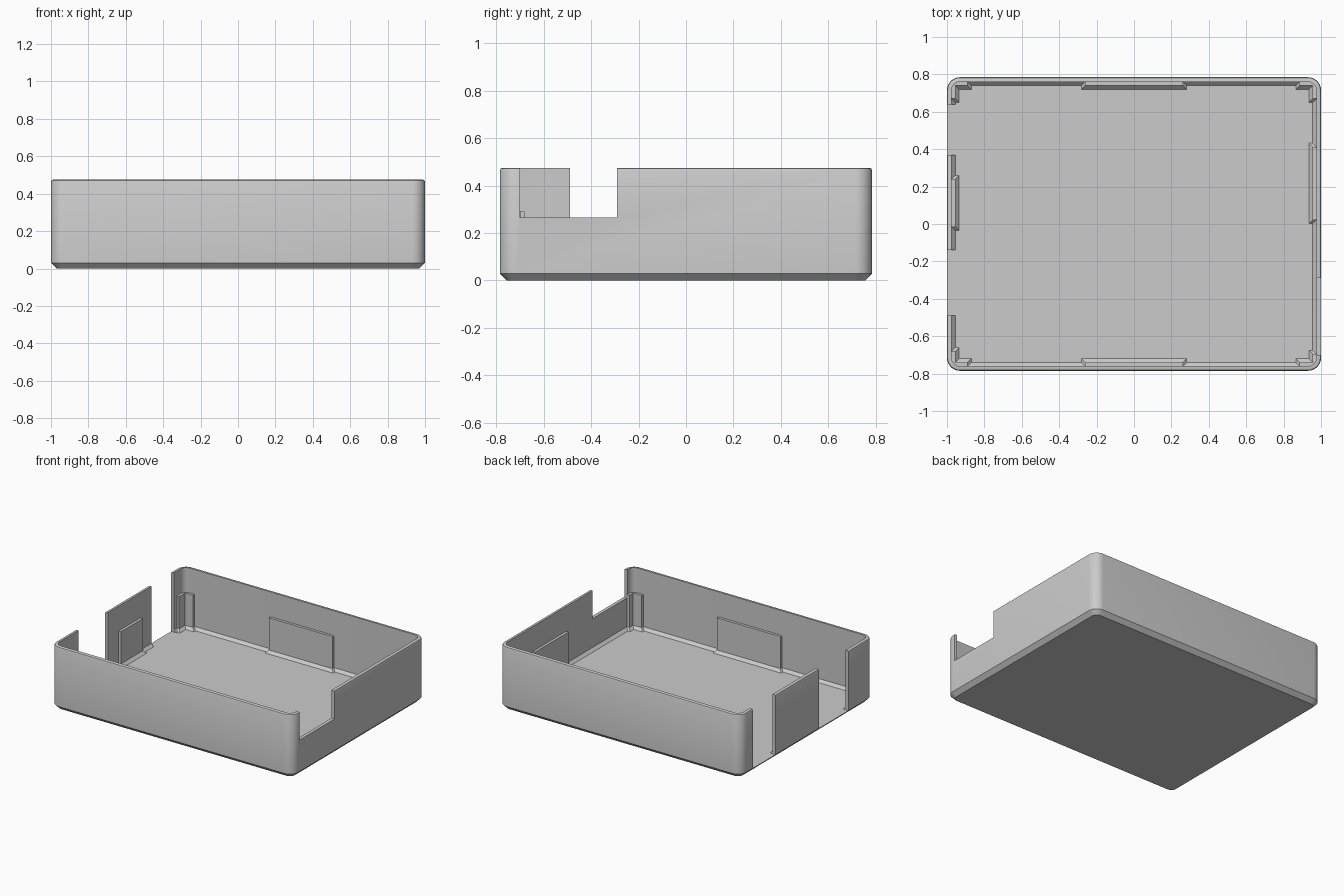
import bpy, bmesh, math

if "Cube" in bpy.data.objects:
    bpy.data.objects.remove(bpy.data.objects["Cube"])

HX, HY, H = 1.0, 0.785, 0.475      # half sizes and height
R, WALL, FLOOR, FLARE = 0.07, 0.025, 0.03, 0.02
CLIP_TOP = 0.29

grey = bpy.data.materials.new("plastic grey")
grey.diffuse_color = (0.6, 0.6, 0.6, 1)
grey.use_nodes = True
grey.node_tree.nodes["Principled BSDF"].inputs["Base Color"].default_value = grey.diffuse_color


def loft(name, rings):
    """Closed solid through a list of equal-length rings, capped at both ends."""
    bm = bmesh.new()
    loops = [[bm.verts.new(p) for p in ring] for ring in rings]
    n = len(loops[0])
    for a, b in zip(loops, loops[1:]):
        for i in range(n):
            j = (i + 1) % n
            bm.faces.new((a[i], a[j], b[j], b[i]))
    bm.faces.new(loops[0][::-1])
    bm.faces.new(loops[-1])
    bmesh.ops.recalc_face_normals(bm, faces=bm.faces)
    mesh = bpy.data.meshes.new(name)
    bm.to_mesh(mesh)
    bm.free()
    obj = bpy.data.objects.new(name, mesh)
    bpy.context.collection.objects.link(obj)
    mesh.materials.append(grey)
    return obj


def rounded_rect(inset, z, seg=8):
    r = R - inset
    pts = []
    for k, (sx, sy) in enumerate([(1, 1), (-1, 1), (-1, -1), (1, -1)]):
        for i in range(seg + 1):
            a = math.pi / 2 * (k + i / seg)
            pts.append((sx * (HX - R) + r * math.cos(a),
                        sy * (HY - R) + r * math.sin(a), z))
    return pts


def box_ring(x0, x1, y0, y1, z):
    return [(x0, y0, z), (x1, y0, z), (x1, y1, z), (x0, y1, z)]


# Tray: chamfered base, softened rim, sloped inner floor edge
tray = loft("tray", [rounded_rect(i, z) for i, z in [
    (0.03, 0), (0, 0.03), (0, H - 0.012), (0.0035, H - 0.0035), (0.012, H),
    (WALL, H), (WALL, FLOOR + FLARE), (WALL + FLARE, FLOOR)]])

# Wall openings: two down to the floor on the left, one high notch on the right
for name, x0, x1, y0, y1, z in [
        ("left_front_opening", -1.1, -0.95, -0.49, -0.14, FLOOR),
        ("left_back_opening", -1.1, -0.95, 0.37, 0.64, FLOOR),
        ("right_notch", 0.95, 1.1, -0.70, -0.29, 0.265)]:
    cutter = loft(name, [box_ring(x0, x1, y0, y1, z), box_ring(x0, x1, y0, y1, 0.6)])
    cutter.hide_render = True
    cutter.hide_set(True)
    mod = tray.modifiers.new(name, 'BOOLEAN')
    mod.operation = 'DIFFERENCE'
    mod.solver = 'EXACT'
    mod.object = cutter

# Apply the cuts and smooth the rounded corners
bpy.context.view_layer.objects.active = tray
tray.select_set(True)
for mod in list(tray.modifiers):
    bpy.ops.object.modifier_apply(modifier=mod.name)
bpy.ops.object.shade_smooth_by_angle(angle=math.radians(25))

LEVELS = [(FLARE, FLOOR - 0.002), (FLARE, FLOOR), (0, FLOOR + FLARE), (0, CLIP_TOP)]
FACE = WALL + 0.02                 # inner face of pads and posts, from outside


def pad(name, place, a, b):
    """Wall pad from a to b along a wall, with a sloped foot."""
    rings = []
    for g, z in LEVELS:
        rect = [(a - g, WALL - 0.005), (b + g, WALL - 0.005),
                (b + g, FACE + g), (a - g, FACE + g)]
        rings.append([(*place(t, d), z) for t, d in rect])
    loft(name, rings)


# Pads in the middle of each wall
pad("front_pad", lambda t, d: (t, -HY + d), -0.262, 0.262)
pad("back_pad", lambda t, d: (t, HY - d), -0.262, 0.262)
pad("left_pad", lambda t, d: (-HX + d, t), -0.015, 0.24)
pad("right_pad", lambda t, d: (HX - d, t), 0.022, 0.412)

# L-shaped posts in the corners, arm lengths measured from the outer corner
for name, sx, sy, ax, ay in [("front_left_post", -1, -1, 0.11, 0.105),
                             ("front_right_post", 1, -1, 0.115, 0.09),
                             ("back_left_post", -1, 1, 0.11, 0.115),
                             ("back_right_post", 1, 1, 0.115, 0.115)]:
    rings = []
    for g, z in LEVELS:
        e = WALL - 0.005
        f = FACE + g
        shape = [(e, 0.05), (0.05, e), (ax + g, e), (ax + g, f),
                 (f, f), (f, ay + g), (e, ay + g)]
        rings.append([(sx * (HX - u), sy * (HY - v), z) for u, v in shape])
    loft(name, rings)
